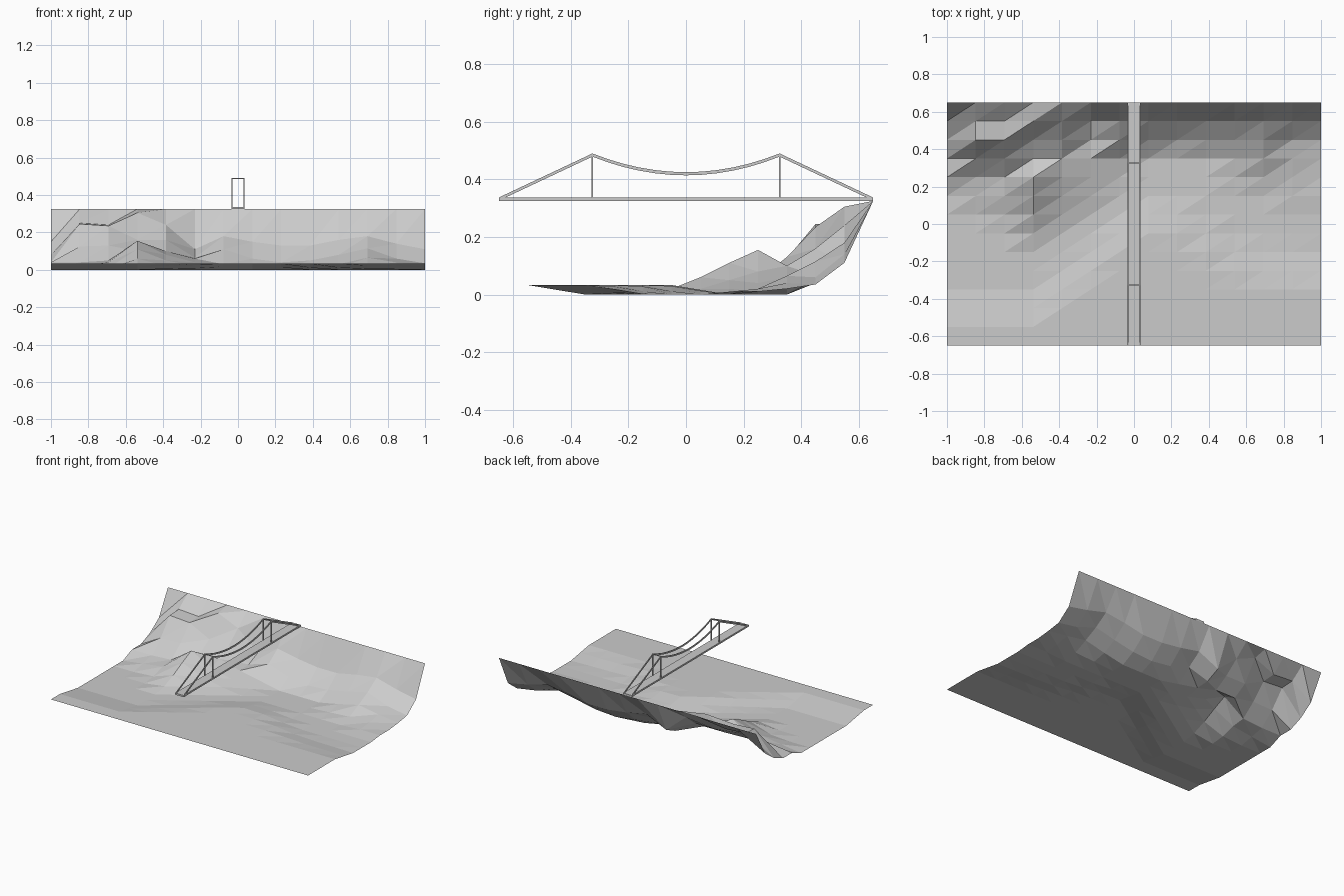
import bpy
import bmesh
from mathutils import Vector

cube = bpy.data.objects.get("Cube")
if cube:
    bpy.data.objects.remove(cube, do_unlink=True)

# One plain grey for everything
grey = bpy.data.materials.new("plain_grey")
grey.use_nodes = True
colour = (0.6, 0.6, 0.6, 1)
grey.diffuse_color = colour
grey.node_tree.nodes["Principled BSDF"].inputs["Base Color"].default_value = colour

HALF_Y = 0.65
CELLS = 13
PLAIN = 0.033
RIM = 0.325


def finish(name, bm):
    """Turn a bmesh into a flat shaded grey object."""
    mesh = bpy.data.meshes.new(name)
    bm.to_mesh(mesh)
    bm.free()
    mesh.materials.append(grey)
    obj = bpy.data.objects.new(name, mesh)
    bpy.context.collection.objects.link(obj)
    return obj


def add_box(bm, low, high):
    """Add an axis-aligned box between two corners."""
    low, high = Vector(low), Vector(high)
    made = bmesh.ops.create_cube(bm, size=1)["verts"]
    for v in made:
        v.co = (low + high) / 2 + v.co * (high - low)


def add_ribbon(bm, path, x, width, depth):
    """Sweep a rectangular section along a path of (y, z) points."""
    rings = []
    for y, z in path:
        corners = [(-1, 0), (1, 0), (1, -1), (-1, -1)]
        rings.append([bm.verts.new((x + sx * width / 2, y, z + sz * depth))
                      for sx, sz in corners])
    for a, b in zip(rings, rings[1:]):
        for k in range(4):
            n = (k + 1) % 4
            bm.faces.new((a[k], a[n], b[n], b[k]))
    bm.faces.new(rings[0])
    bm.faces.new(rings[-1])
    bmesh.ops.recalc_face_normals(bm, faces=bm.faces)


# Terrain: flat front plain, winding river bed, rocky slope up to a level rim
# Foot of the near river bank for each column, left to right
bank_foot = [-.35, -.35, -.35, -.35, -.22, -.1, .05,
             .15, .13, .02, -.08, -.12, -.13, -.15]
# Slope heights in hundredths, from the river to just below the rim
slope = [
    [0, 0, 0, 2, 0, 0, 0, 0, 0, 0, 0, 0, 0, 0],
    [0, 0, 1, 6, 2, 0, 0, 0, 0, 0, 0, 0, 0, 0],
    [0, 2, 4, 11, 5, 2, 0, 0, 0, 0, 0, 0, 1, 1],
    [4, 4, 5, 15.5, 8, 4, 1, 0, 0, 0, 1, 2, 2, 1],
    [4, 12.5, 13, 10, 10, 6, 3, 0, 0, 0, 3, 6.5, 4, 2],
    [8, 24.5, 23.5, 16, 16, 6.5, 11, 6, 4, 5, 8, 11.5, 6, 3.5],
    [15, 25, 24, 30.5, 24, 11, 18, 15, 13, 13, 16, 18, 14, 11],
]
first_slope_row = CELLS - len(slope)


def height(i, j, y):
    if j == CELLS:
        return RIM
    bank = PLAIN * min(1, max(0, (bank_foot[i] - y) / 0.2))
    rise = slope[j - first_slope_row][i] / 100 if j >= first_slope_row else 0
    return max(bank, rise)


bm = bmesh.new()
grid = []
for j in range(CELLS + 1):
    y = -HALF_Y + 2 * HALF_Y * j / CELLS
    grid.append([bm.verts.new((-1 + 2 * i / CELLS, y, height(i, j, y)))
                 for i in range(CELLS + 1)])
for j in range(CELLS):
    for i in range(CELLS):
        a, b = grid[j][i], grid[j][i + 1]
        c, d = grid[j + 1][i + 1], grid[j + 1][i]
        bm.faces.new((a, b, c))
        bm.faces.new((a, c, d))
finish("terrain", bm)

# Bridge deck
DECK_X = 0.033
TOWER_Y = 0.325
TOP = 0.49
bm = bmesh.new()
add_box(bm, (-DECK_X, -HALF_Y, RIM), (DECK_X, HALF_Y, RIM + 0.012))
finish("bridge_deck", bm)

# Suspension cables: straight back stays and a sagging middle span
SAG = 0.065
steps = 12
middle = [(TOWER_Y * t, TOP - SAG * (1 - t * t))
          for t in (2 * k / steps - 1 for k in range(steps + 1))]
path = [(-HALF_Y, RIM + 0.012)] + middle + [(HALF_Y, RIM + 0.012)]
for side, word in ((-1, "right"), (1, "left")):
    bm = bmesh.new()
    add_ribbon(bm, path, side * (DECK_X - 0.002), 0.005, 0.011)
    finish(word + "_cable", bm)

# Towers: two slim posts and a cross bar
for end, word in ((-1, "front"), (1, "back")):
    bm = bmesh.new()
    y = end * TOWER_Y
    for side in (-1, 1):
        x = side * (DECK_X - 0.002)
        add_box(bm, (x - 0.0025, y - 0.0025, RIM), (x + 0.0025, y + 0.0025, TOP))
    add_box(bm, (-DECK_X, y - 0.0025, TOP - 0.005), (DECK_X, y + 0.0025, TOP))
    finish(word + "_tower", bm)
